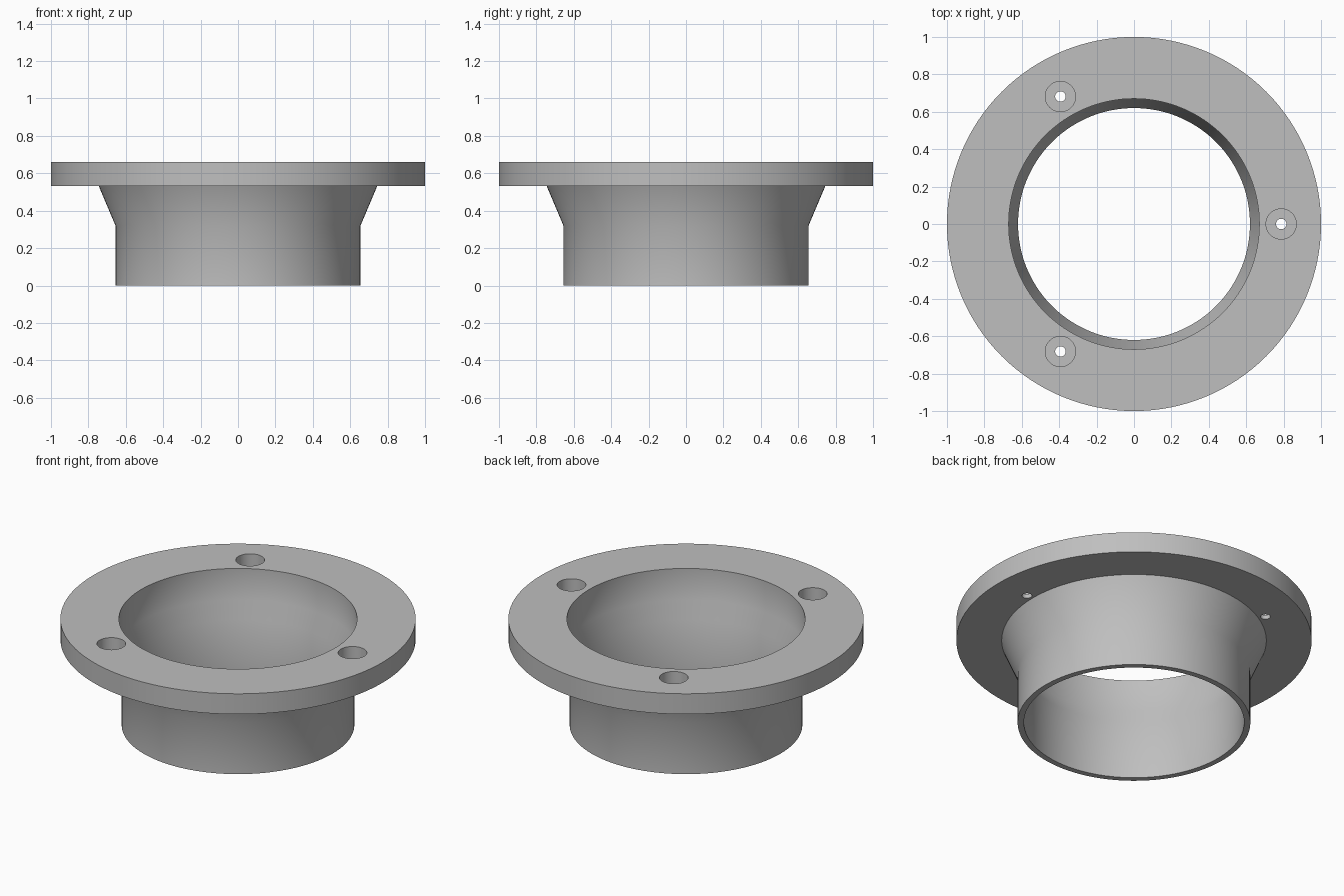
import bpy
import bmesh
from math import tau, cos, sin, radians

cube = bpy.data.objects.get("Cube")
if cube:
    bpy.data.objects.remove(cube, do_unlink=True)

# Single plain grey
grey = bpy.data.materials.new("plain_grey")
grey.use_nodes = True
colour = (0.52, 0.52, 0.52, 1)
grey.diffuse_color = colour
grey.node_tree.nodes["Principled BSDF"].inputs["Base Color"].default_value = colour

TOP, UNDER = 0.66, 0.533      # flange faces
FLOOR = 0.56                  # counterbore floor


def lathe(name, profile, steps=128):
    """Spin a closed (radius, height) outline around the z axis."""
    bm = bmesh.new()
    verts = [bm.verts.new((r, 0, z)) for r, z in profile]
    edges = [bm.edges.new((verts[i - 1], v)) for i, v in enumerate(verts)]
    bmesh.ops.spin(bm, geom=verts + edges, cent=(0, 0, 0), axis=(0, 0, 1),
                   angle=tau, steps=steps)
    bmesh.ops.remove_doubles(bm, verts=bm.verts[:], dist=0.0005)
    bmesh.ops.recalc_face_normals(bm, faces=bm.faces[:])
    mesh = bpy.data.meshes.new(name)
    bm.to_mesh(mesh)
    bm.free()
    obj = bpy.data.objects.new(name, mesh)
    bpy.context.collection.objects.link(obj)
    mesh.materials.append(grey)
    return obj


def drill(target, x, y, radius, bottom, top):
    """Cut a round vertical hole through the target."""
    bpy.ops.mesh.primitive_cylinder_add(
        vertices=48, radius=radius, depth=top - bottom,
        location=(x, y, (top + bottom) / 2))
    cutter = bpy.context.object
    cutter.name = "hole_cutter"
    cutter.hide_render = True
    cutter.data.materials.append(grey)
    mod = target.modifiers.new("hole", 'BOOLEAN')
    mod.operation = 'DIFFERENCE'
    mod.solver = 'EXACT'
    mod.object = cutter
    bpy.context.view_layer.objects.active = target
    bpy.ops.object.modifier_apply(modifier=mod.name)
    bpy.data.objects.remove(cutter, do_unlink=True)


# Flange, flared collar and tube as one turned piece
flange = lathe("flanged_collar", [
    (0.655, 0), (0.655, 0.32), (0.745, UNDER), (1, UNDER), (1, TOP),
    (0.67, TOP), (0.67, 0.465), (0.62, 0.365), (0.62, 0)])

# Three counterbored screw holes
for i in range(3):
    a = i * tau / 3
    x, y = 0.787 * cos(a), 0.787 * sin(a)
    drill(flange, x, y, 0.081, FLOOR, TOP + 0.1)
    drill(flange, x, y, 0.028, UNDER - 0.1, TOP + 0.1)

# Smooth round walls, crisp rims
bpy.ops.object.select_all(action='DESELECT')
flange.select_set(True)
bpy.context.view_layer.objects.active = flange
bpy.ops.object.shade_smooth_by_angle(angle=radians(35))
